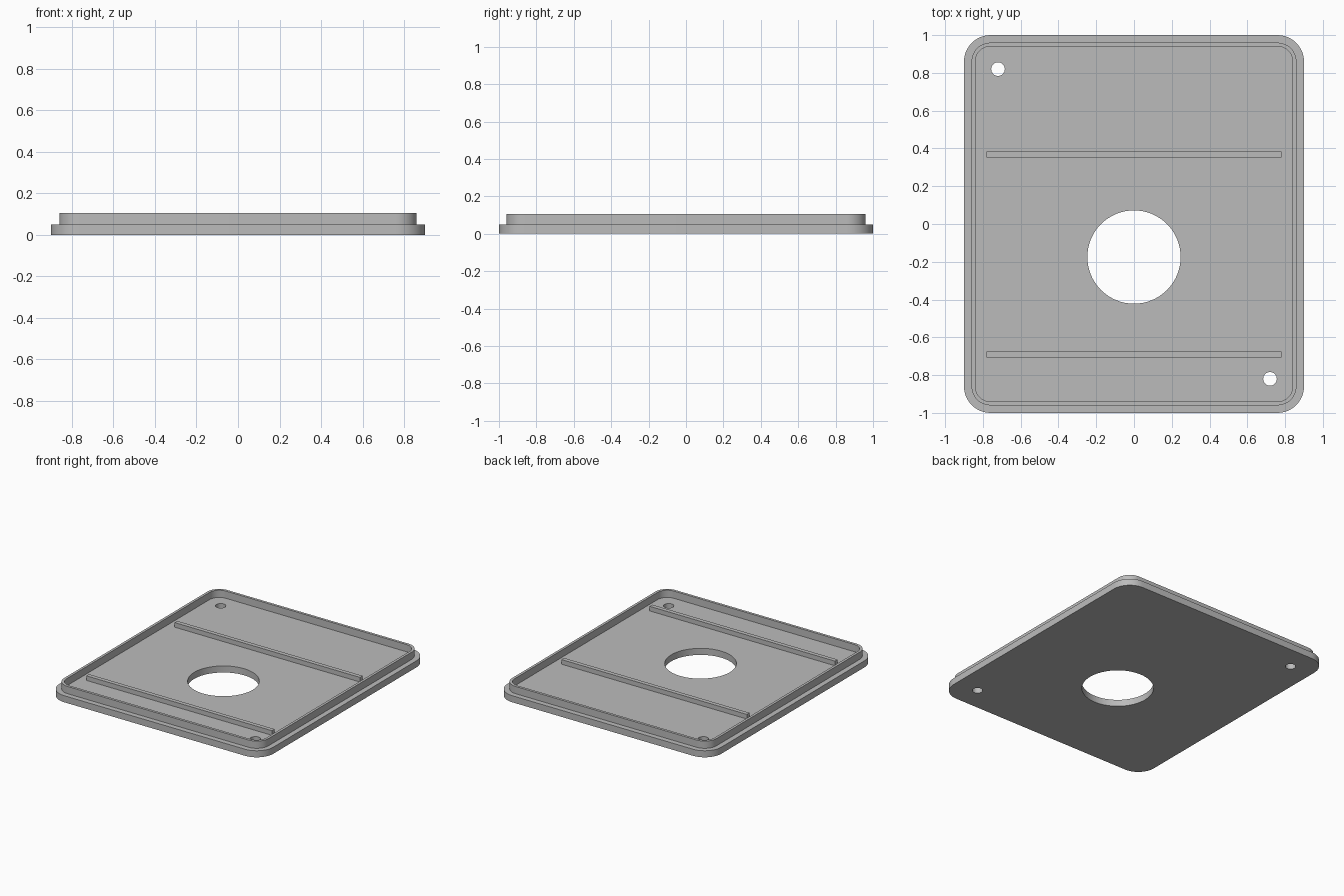
import bpy, bmesh
from math import cos, sin, pi, radians
from mathutils import Vector

if "Cube" in bpy.data.objects:
    bpy.data.objects.remove(bpy.data.objects["Cube"], do_unlink=True)

grey = bpy.data.materials.new("plain grey")
grey.use_nodes = True
colour = (0.5, 0.5, 0.5, 1)
grey.diffuse_color = colour
grey.node_tree.nodes["Principled BSDF"].inputs["Base Color"].default_value = colour


def circle(x, y, r, n=64):
    return [(x + r * cos(2 * pi * i / n), y + r * sin(2 * pi * i / n)) for i in range(n)]


def rounded_rect(hx, hy, r, steps=12):
    pts = []
    for q, (sx, sy) in enumerate([(1, 1), (-1, 1), (-1, -1), (1, -1)]):
        for i in range(steps + 1):
            a = (q + i / steps) * pi / 2
            pts.append((sx * (hx - r) + r * cos(a), sy * (hy - r) + r * sin(a)))
    return pts


def rect(x0, x1, y0, y1):
    return [(x0, y0), (x1, y0), (x1, y1), (x0, y1)]


def slab(name, loops, z0, z1):
    """Fill an outline with its holes, then extrude it from z0 to z1."""
    bm = bmesh.new()
    for loop in loops:
        vs = [bm.verts.new((x, y, z0)) for x, y in loop]
        for a, b in zip(vs, vs[1:] + vs[:1]):
            bm.edges.new((a, b))
    bmesh.ops.triangle_fill(bm, edges=bm.edges[:], use_beauty=True, normal=Vector((0, 0, 1)))
    ext = bmesh.ops.extrude_face_region(bm, geom=bm.faces[:], use_keep_orig=True)
    top = [g for g in ext["geom"] if isinstance(g, bmesh.types.BMVert)]
    bmesh.ops.translate(bm, verts=top, vec=(0, 0, z1 - z0))
    bmesh.ops.recalc_face_normals(bm, faces=bm.faces[:])
    mesh = bpy.data.meshes.new(name)
    bm.to_mesh(mesh)
    bm.free()
    mesh.materials.append(grey)
    obj = bpy.data.objects.new(name, mesh)
    bpy.context.collection.objects.link(obj)
    bpy.ops.object.select_all(action="DESELECT")
    obj.select_set(True)
    bpy.context.view_layer.objects.active = obj
    bpy.ops.object.shade_smooth_by_angle(angle=radians(30))
    return obj


FLOOR = 0.05

# Base plate with the large opening and two corner screw holes
slab("base_plate", [rounded_rect(0.9, 1.0, 0.14),
                    circle(0, -0.175, 0.247),
                    circle(-0.72, 0.82, 0.036, 32),
                    circle(0.72, -0.82, 0.036, 32)], 0, FLOOR)

# Thin raised lip, set in from the plate edge
slab("raised_lip", [rounded_rect(0.86, 0.96, 0.10),
                    rounded_rect(0.84, 0.94, 0.08)], FLOOR, 0.105)

# Two cross ribs on the floor
for name, y in (("back_rib", 0.368), ("front_rib", -0.692)):
    slab(name, [rect(-0.78, 0.78, y - 0.016, y + 0.016)], FLOOR, 0.085)
